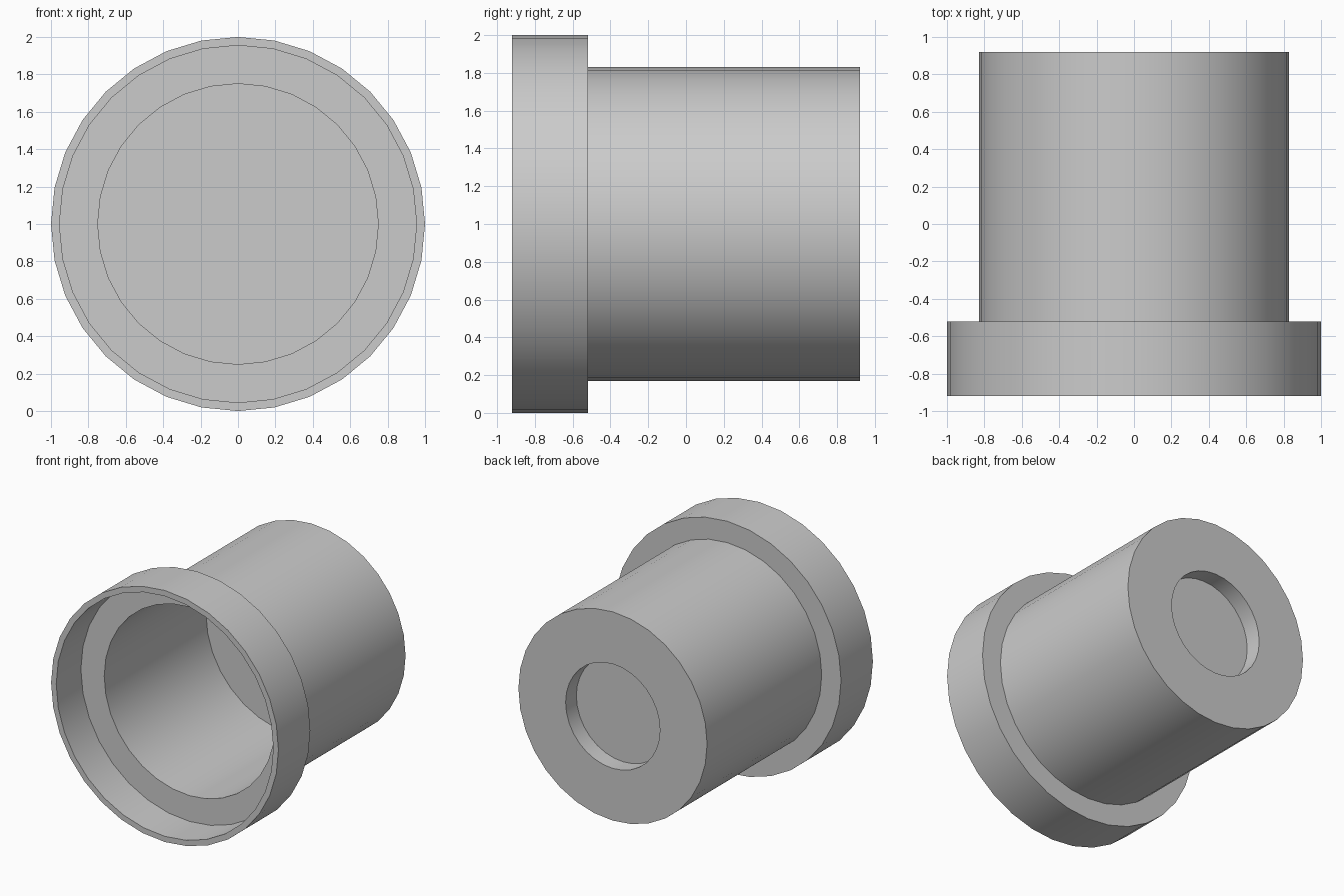
import bpy
import bmesh
from math import cos, sin, tau, radians

SIDES = 32
CENTRE_Z = 1.0

old = bpy.data.objects.get("Cube")
if old:
    bpy.data.objects.remove(old, do_unlink=True)

# One plain grey material
grey = bpy.data.materials.new("plain_grey")
grey.use_nodes = True
colour = (0.6, 0.6, 0.6, 1)
grey.diffuse_color = colour
grey.node_tree.nodes["Principled BSDF"].inputs["Base Color"].default_value = colour


def turned_part(name, profile, material):
    """Turn (radius, y) points about the y axis, capping both ends."""
    bm = bmesh.new()
    rings = []
    for radius, y in profile:
        angles = [tau * i / SIDES for i in range(SIDES)]
        rings.append([bm.verts.new((radius * sin(a), y, CENTRE_Z + radius * cos(a)))
                      for a in angles])
    for a, b in zip(rings, rings[1:]):
        for i in range(SIDES):
            j = (i + 1) % SIDES
            bm.faces.new((a[i], a[j], b[j], b[i]))
    bm.faces.new(rings[0])
    bm.faces.new(rings[-1])
    bmesh.ops.recalc_face_normals(bm, faces=bm.faces)
    mesh = bpy.data.meshes.new(name)
    bm.to_mesh(mesh)
    bm.free()
    mesh.materials.append(material)
    obj = bpy.data.objects.new(name, mesh)
    bpy.context.collection.objects.link(obj)
    return obj


# Flanged cup: from the bore floor, out round the rim, to the rear recess floor
flanged_cup = turned_part("flanged_cup", [
    (0.75, 0.67),    # bore floor
    (0.75, -0.61),   # inner ledge
    (0.955, -0.61),
    (0.955, -0.92),  # front rim
    (1.0, -0.92),
    (1.0, -0.52),    # flange shoulder
    (0.83, -0.52),
    (0.83, 0.92),    # rear face
    (0.415, 0.92),
    (0.415, 0.785),  # rear recess floor
], grey)

bpy.ops.object.select_all(action="DESELECT")
flanged_cup.select_set(True)
bpy.context.view_layer.objects.active = flanged_cup
bpy.ops.object.shade_smooth_by_angle(angle=radians(30))
